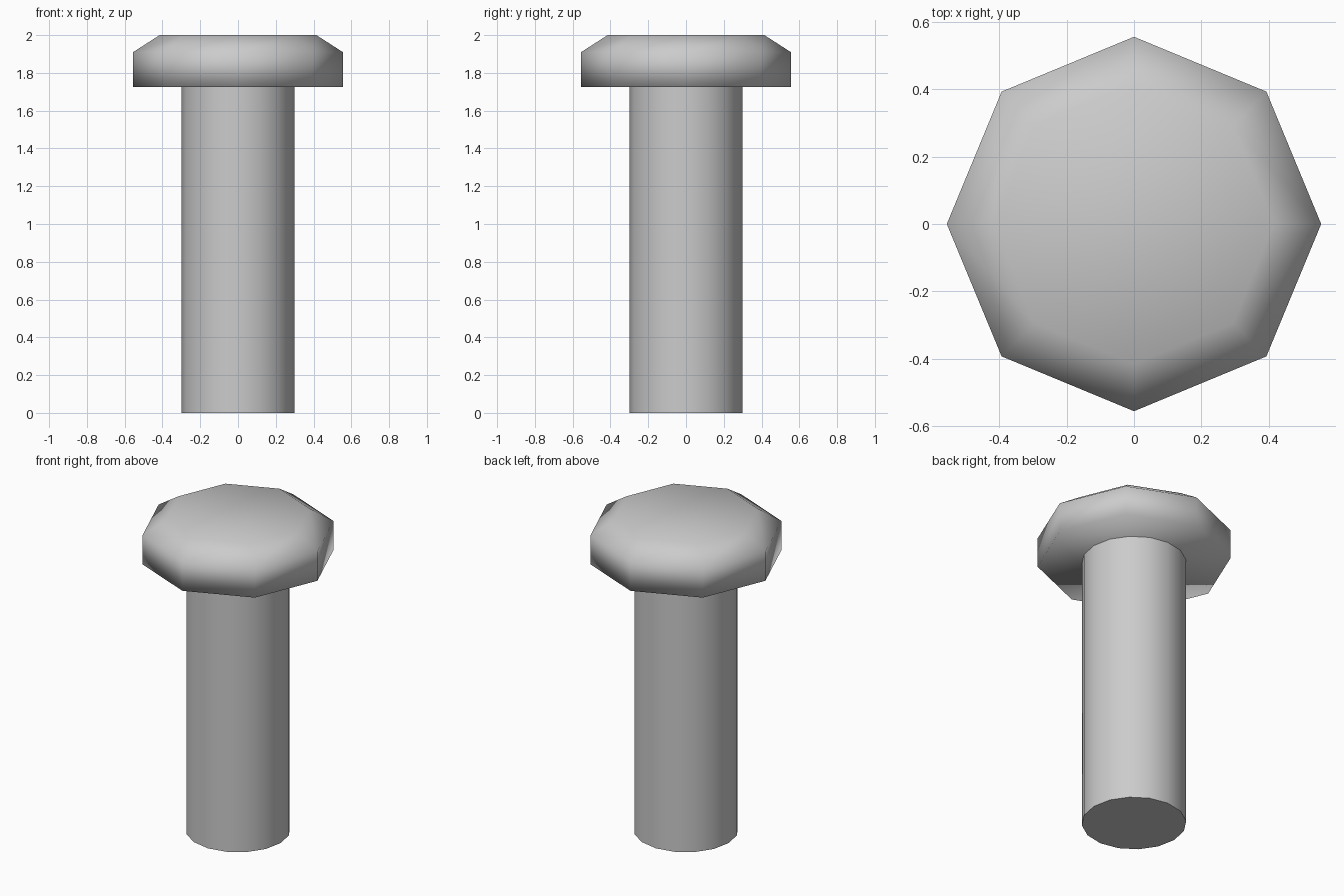
import bpy, bmesh, math

if "Cube" in bpy.data.objects:
    bpy.data.objects.remove(bpy.data.objects["Cube"])

def lathe(name, rings, sides):
    """Closed solid from stacked (radius, z) polygon rings, capped at both ends."""
    bm = bmesh.new()
    loops = []
    for r, z in rings:
        loops.append([bm.verts.new((r * math.cos(2 * math.pi * i / sides),
                                    r * math.sin(2 * math.pi * i / sides), z))
                      for i in range(sides)])
    for a, b in zip(loops, loops[1:]):
        for i in range(sides):
            j = (i + 1) % sides
            bm.faces.new((a[i], a[j], b[j], b[i]))
    bm.faces.new(loops[0][::-1])
    bm.faces.new(loops[-1])
    mesh = bpy.data.meshes.new(name)
    bm.to_mesh(mesh)
    bm.free()
    obj = bpy.data.objects.new(name, mesh)
    bpy.context.collection.objects.link(obj)
    return obj

# Shaft: smooth sides, flat ends
shaft = lathe("shaft", [(0.30, 0.0), (0.30, 1.73)], 16)
for p in shaft.data.polygons:
    p.use_smooth = len(p.vertices) == 4

# Octagonal head with chamfered top, smooth all over
head = lathe("head", [(0.555, 1.725), (0.555, 1.91), (0.415, 2.0)], 8)
for p in head.data.polygons:
    p.use_smooth = True
